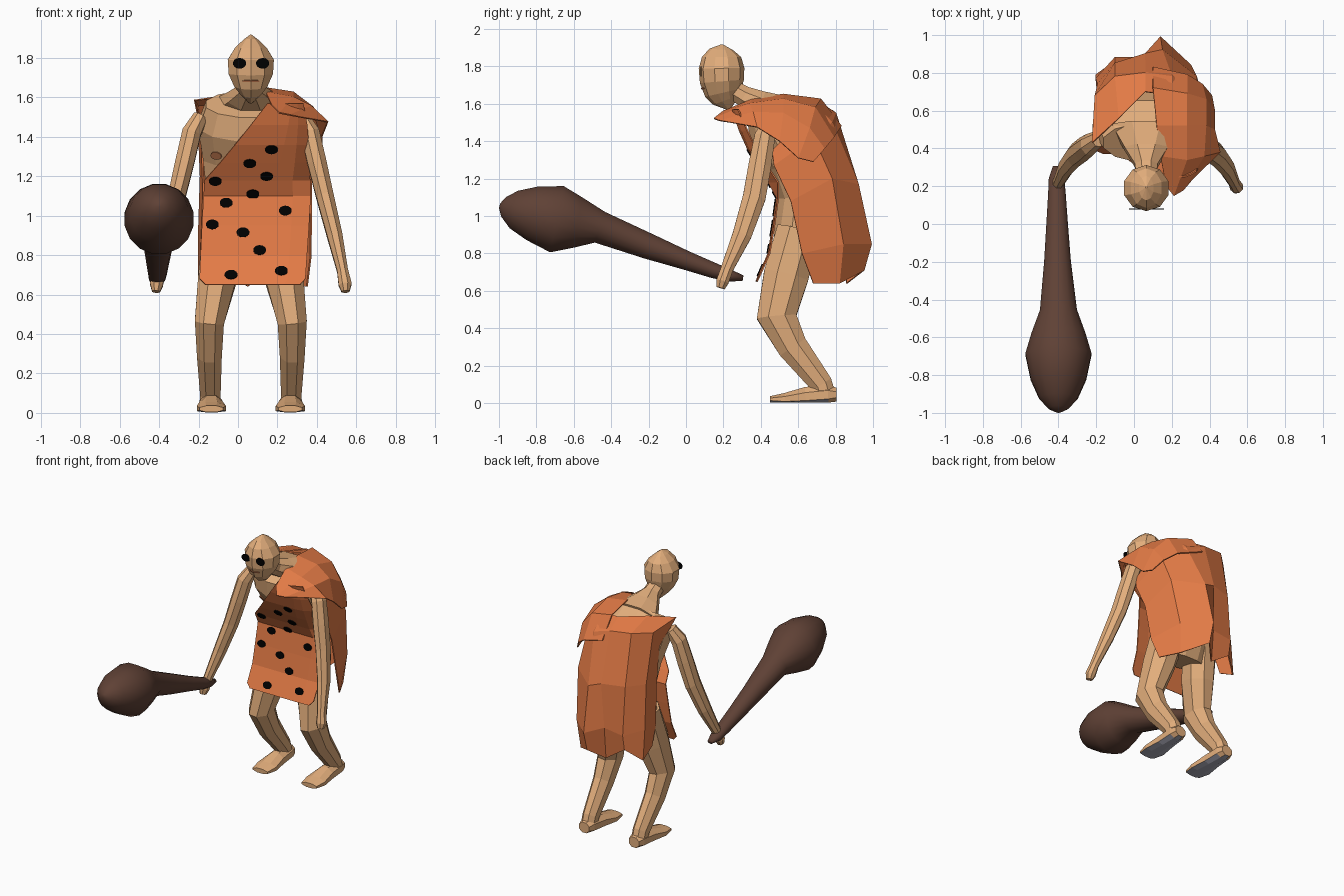
import bpy, bmesh, math
from mathutils import Vector

CX = 0.065  # symmetry plane of the body


def material(name, rgb):
    m = bpy.data.materials.new(name)
    m.diffuse_color = (*rgb, 1)
    return m


SKIN = material("skin", (0.76, 0.42, 0.20))
HIDE = material("orange hide", (0.78, 0.20, 0.062))
WOOD = material("dark wood", (0.115, 0.053, 0.036))
BLACK = material("black", (0.0, 0.0, 0.0))
SOLE = material("grey sole", (0.40, 0.40, 0.47))
DARK = material("dark skin", (0.48, 0.17, 0.07))


def finish(name, bm, mat, smooth=False):
    bmesh.ops.recalc_face_normals(bm, faces=bm.faces)
    me = bpy.data.meshes.new(name)
    bm.to_mesh(me)
    bm.free()
    me.materials.append(mat)
    for p in me.polygons:
        p.use_smooth = smooth
    ob = bpy.data.objects.new(name, me)
    bpy.context.collection.objects.link(ob)
    return ob


def loft(name, stations, mat, sides=8, smooth=False, mirror=False, floor=None):
    """Tube through stations (x, y, z, half width, half depth)."""
    bm = bmesh.new()
    pts = [Vector(s[:3]) for s in stations]
    if mirror:
        for p in pts:
            p.x = 2 * CX - p.x
    rings = []
    for i, s in enumerate(stations):
        t = (pts[min(i + 1, len(pts) - 1)] - pts[max(i - 1, 0)]).normalized()
        u = (Vector((1, 0, 0)) - t * t.x).normalized()
        v = t.cross(u)
        ring = []
        for k in range(sides):
            a = 2 * math.pi * (k + 0.5) / sides
            c = pts[i] + u * math.cos(a) * s[3] + v * math.sin(a) * s[4]
            if floor is not None:
                c.z = max(c.z, floor)
            ring.append(bm.verts.new(c))
        rings.append(ring)
    for a, b in zip(rings, rings[1:]):
        for k in range(sides):
            n = (k + 1) % sides
            bm.faces.new((a[k], a[n], b[n], b[k]))
    bm.faces.new(rings[0])
    bm.faces.new(rings[-1])
    return finish(name, bm, mat, smooth)


def sheet(name, rows, mat=HIDE):
    """Thin sheet through a grid of points."""
    bm = bmesh.new()
    g = [[bm.verts.new(p) for p in r] for r in rows]
    for a, b in zip(g, g[1:]):
        for k in range(len(a) - 1):
            bm.faces.new((a[k], a[k + 1], b[k + 1], b[k]))
    ob = finish(name, bm, mat)
    sol = ob.modifiers.new("thickness", "SOLIDIFY")
    sol.thickness = 0.008
    sol.offset = 0
    return ob


def plate(name, target, x, z, rx, rz, mat):
    """Thin oval laid on the front of a target part."""
    hit, loc, nor, _ = target.ray_cast((x, -2, z), (0, 1, 0))
    if not hit:
        return
    if nor.y > 0:
        nor = -nor
    bm = bmesh.new()
    bmesh.ops.create_cone(bm, cap_ends=True, segments=14, radius1=1, radius2=1, depth=0.008)
    ob = finish(name, bm, mat)
    ob.scale = (rx, rz, 1)
    ob.rotation_euler = nor.to_track_quat('Z', 'Y').to_euler()
    ob.location = loc + nor * 0.002


# Head, neck and torso
head = loft("head", [
    (CX, .23, 1.572, .01, .012), (CX, .215, 1.62, .055, .075), (CX, .20, 1.66, .088, .10),
    (CX, .192, 1.72, .118, .118), (CX, .19, 1.79, .123, .122), (CX, .19, 1.85, .085, .105),
    (CX, .19, 1.89, .04, .065), (CX, .195, 1.917, .004, .006)], SKIN, 10)
loft("neck", [(CX, .52, 1.56, .20, .09), (CX, .40, 1.60, .125, .075), (CX, .31, 1.64, .065, .06),
              (CX, .21, 1.70, .055, .05)], SKIN, 8)
torso = loft("torso", [
    (CX, .57, .76, .20, .11), (CX, .60, .92, .235, .135), (CX, .62, 1.10, .23, .13),
    (CX, .58, 1.29, .25, .155), (CX, .50, 1.46, .275, .18), (CX, .43, 1.565, .235, .125)], SKIN, 12)

# Arms, legs and feet, mirrored
for side, m in (("right", False), ("left", True)):
    loft(side + "_arm", [
        (-.19, .45, 1.50, .04, .045), (-.235, .42, 1.42, .052, .06), (-.27, .395, 1.27, .052, .066),
        (-.31, .365, 1.10, .048, .066), (-.36, .30, .90, .042, .055), (-.40, .22, .72, .03, .036),
        (-.413, .195, .65, .036, .036), (-.415, .185, .615, .022, .025)], SKIN, 8, mirror=m)
    loft(side + "_leg", [
        (-.07, .60, .92, .115, .125), (-.105, .535, .68, .105, .13), (-.145, .485, .46, .08, .115),
        (-.145, .57, .30, .068, .088), (-.14, .725, .10, .056, .065), (-.14, .745, .04, .055, .06)],
        SKIN, 8, mirror=m)
    foot = loft(side + "_foot", [
        (-.138, .805, .045, .045, .04), (-.138, .76, .045, .06, .06), (-.136, .64, .035, .065, .055),
        (-.135, .53, .022, .08, .035), (-.135, .45, .02, .065, .018)],
        SKIN, 8, mirror=m, floor=0.003)
    foot.data.materials.append(SOLE)
    for p in foot.data.polygons:
        if p.normal.z < -0.9:
            p.material_index = 1

# Club
loft("club", [
    (-.41, .305, .668, .02, .015), (-.41, .24, .68, .042, .032), (-.408, .15, .708, .048, .042),
    (-.407, 0, .763, .058, .052), (-.405, -.2, .838, .072, .07), (-.40, -.46, .94, .10, .088),
    (-.40, -.58, .965, .145, .14), (-.40, -.69, .983, .178, .184), (-.40, -.82, 1.015, .15, .15),
    (-.40, -.92, 1.035, .105, .105), (-.40, -.975, 1.05, .055, .055),
    (-.40, -.997, 1.055, .012, .012)], WOOD, 16, smooth=True)

# Front of the hide: (z, y, left x, right x) per row, curled at the ribs
front = [(.65, .375, -.165, .315), (.68, .388, -.195, .342), (.80, .44, -.19, .35),
         (.95, .465, -.183, .36), (1.10, .485, -.175, .368), (1.18, .442, -.17, .365),
         (1.27, .385, -.09, .362), (1.36, .33, -.015, .358), (1.46, .285, .065, .35),
         (1.57, .25, .15, .33)]
tunic = sheet("hide_front", [
    [(a + (b - a) * k / 6, y + (.6 if z > 1.1 else .1) * max(0, a + (b - a) * k / 6 - .28), z)
     for k in range(7)] for z, y, a, b in front])

# Hide hanging over the back, ending in ragged tongues
sheet("hide_back", [
    [(-.21, .47, 1.54), (-.22, .43, 1.585), (-.08, .56, 1.605), (.06, .70, 1.615),
     (.2, .68, 1.60), (.32, .60, 1.50), (.36, .46, 1.35)],
    [(-.185, .58, 1.42), (-.205, .68, 1.56), (-.1, .78, 1.565), (.06, .80, 1.55),
     (.2, .78, 1.50), (.33, .68, 1.42), (.375, .47, 1.27)],
    [(-.175, .60, 1.12), (-.19, .74, 1.20), (-.1, .85, 1.20), (.06, .90, 1.20),
     (.15, .92, 1.17), (.33, .78, 1.20), (.37, .56, 1.08)],
    [(-.185, .62, .86), (-.2, .77, .88), (-.1, .88, .85), (.05, .88, .87),
     (.14, .99, .85), (.30, .84, .85), (.37, .62, .80)],
    [(-.19, .67, .72), (-.2, .79, .66), (-.1, .86, .74), (.05, .86, .64),
     (.14, .95, .71), (.28, .82, .64), (.35, .68, .64)]])

# Hide draped over the left shoulder
sheet("shoulder_drape", [
    [(.17, .20, 1.56), (.21, .15, 1.52), (.26, .18, 1.51), (.31, .24, 1.50)],
    [(.14, .36, 1.625), (.28, .34, 1.60), (.37, .36, 1.555), (.455, .38, 1.475)],
    [(.12, .52, 1.65), (.28, .52, 1.625), (.38, .52, 1.55), (.425, .50, 1.40)],
    [(.10, .72, 1.625), (.28, .69, 1.58), (.38, .66, 1.47), (.425, .60, 1.31)],
    [(.10, .83, 1.48), (.28, .79, 1.42), (.36, .74, 1.36), (.41, .68, 1.29)]])

# Painted details laid onto the surfaces
bpy.context.view_layer.update()
for i, (x, z) in enumerate([
        (.17, 1.335), (.06, 1.265), (.145, 1.20), (-.115, 1.175), (.075, 1.11), (-.06, 1.065),
        (.24, 1.025), (-.13, .955), (.025, .915), (.11, .825), (.22, .72), (-.035, .70)]):
    plate("spot_%d" % (i + 1), tunic, x, z, .033, .025, BLACK)
plate("nipple", torso, -.11, 1.305, .03, .022, DARK)
plate("mouth_right", head, CX - .02, 1.683, .024, .005, DARK)
plate("mouth_left", head, CX + .02, 1.683, .024, .005, DARK)

# Flat oval eyes
for side, x in (("right", .008), ("left", .125)):
    bm = bmesh.new()
    bmesh.ops.create_cone(bm, cap_ends=True, segments=14, radius1=1, radius2=1, depth=.006)
    eye = finish(side + "_eye", bm, BLACK)
    eye.scale = (.034, .027, 1)
    eye.rotation_euler = (math.pi / 2, 0, 0)
    eye.location = (x, .080, 1.772)
